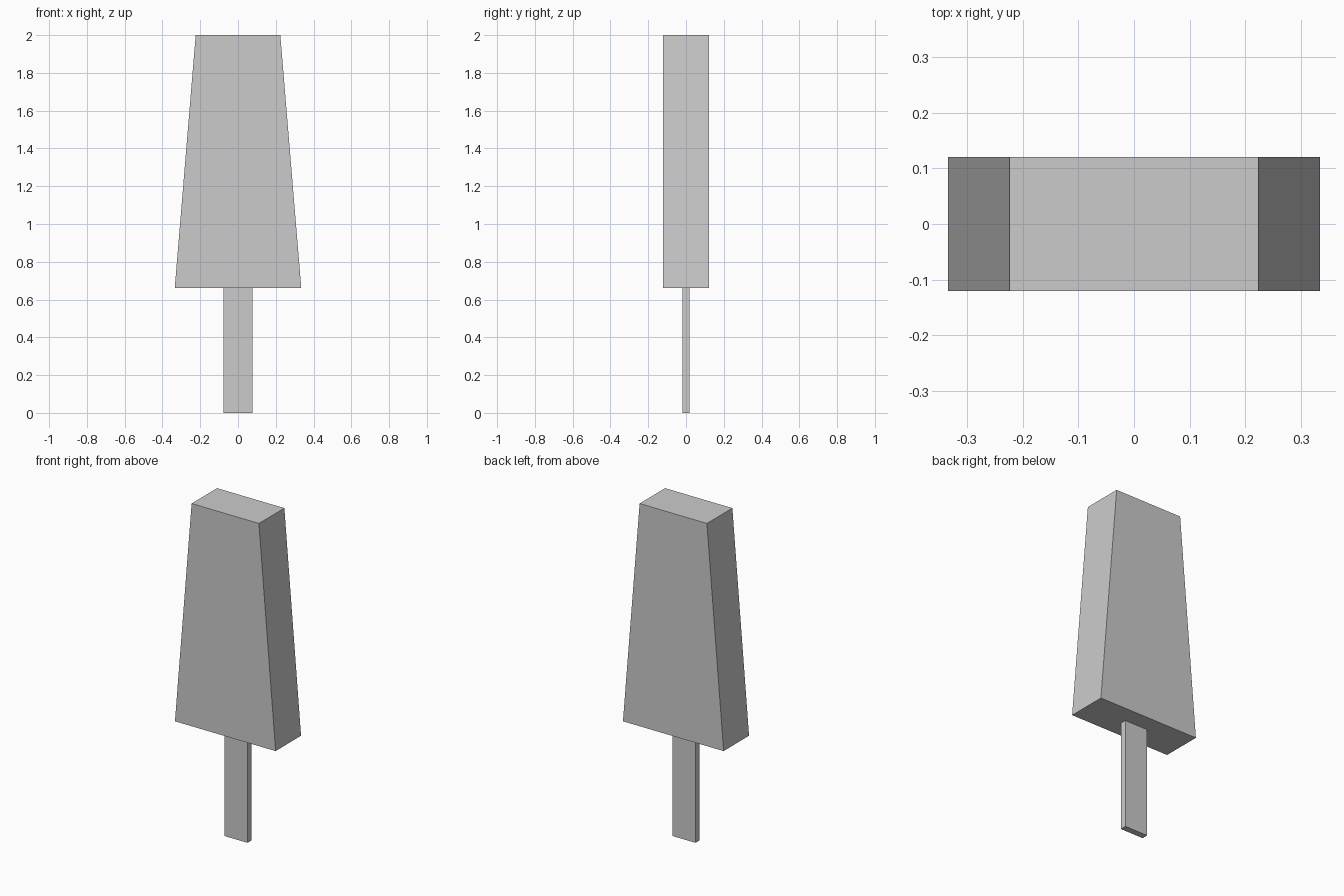
import bpy
import bmesh

if "Cube" in bpy.data.objects:
    bpy.data.objects.remove(bpy.data.objects["Cube"])


def tapered_box(name, bottom_half, top_half, half_depth, z0, z1):
    """Extrude a front-view trapezoid through the depth."""
    bm = bmesh.new()
    profile = [(-bottom_half, z0), (bottom_half, z0), (top_half, z1), (-top_half, z1)]
    face = bm.faces.new([bm.verts.new((x, -half_depth, z)) for x, z in profile])
    ext = bmesh.ops.extrude_face_region(bm, geom=[face])
    verts = [g for g in ext["geom"] if isinstance(g, bmesh.types.BMVert)]
    bmesh.ops.translate(bm, verts=verts, vec=(0, 2 * half_depth, 0))
    bmesh.ops.recalc_face_normals(bm, faces=bm.faces)
    mesh = bpy.data.meshes.new(name)
    bm.to_mesh(mesh)
    bm.free()
    obj = bpy.data.objects.new(name, mesh)
    bpy.context.collection.objects.link(obj)
    return obj


# Frozen block, narrowing towards the top
tapered_box("ice_block", 0.335, 0.224, 0.121, 0.66, 2.0)

# Flat wooden stick below it
tapered_box("stick", 0.077, 0.077, 0.019, 0.0, 0.66)
